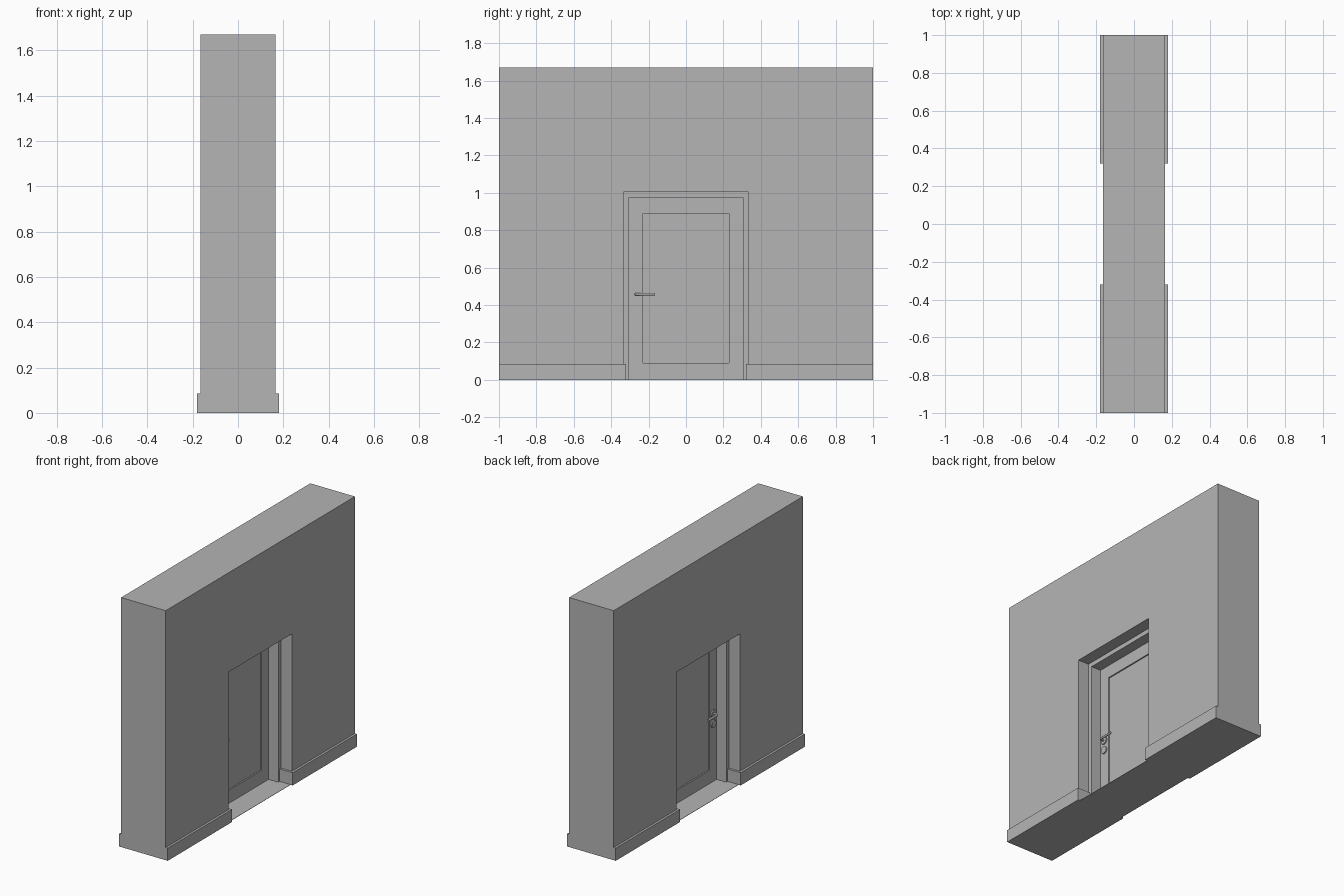
import bpy, bmesh
from math import pi
from mathutils import Matrix, Vector

cube = bpy.data.objects.get("Cube")
if cube:
    bpy.data.objects.remove(cube, do_unlink=True)

grey = bpy.data.materials.new("plain_grey")
grey.use_nodes = True
GREY = (0.46, 0.46, 0.46, 1)
grey.diffuse_color = GREY
grey.node_tree.nodes["Principled BSDF"].inputs["Base Color"].default_value = GREY

# Main dimensions
WALL_X, WALL_Y, WALL_Z = 0.165, 1.0, 1.67
OPEN_Y, OPEN_Z = 0.335, 1.005
FRAME_X, FRAME_W = 0.085, 0.03
DOOR_X, PANEL_DEPTH = 0.013, 0.009
HANDLE_Y = -0.268


def finish(bm, name):
    bmesh.ops.recalc_face_normals(bm, faces=bm.faces)
    mesh = bpy.data.meshes.new(name)
    bm.to_mesh(mesh)
    bm.free()
    obj = bpy.data.objects.new(name, mesh)
    bpy.context.collection.objects.link(obj)
    mesh.materials.append(grey)
    return obj


def prism(name, points, offset):
    """Extrude a closed outline along an offset."""
    bm = bmesh.new()
    face = bm.faces.new([bm.verts.new(p) for p in points])
    new = bmesh.ops.extrude_face_region(bm, geom=[face])["geom"]
    verts = [g for g in new if isinstance(g, bmesh.types.BMVert)]
    bmesh.ops.translate(bm, verts=verts, vec=Vector(offset))
    return finish(bm, name)


def arch(name, outer_y, outer_z, inner_y, inner_z, half_x):
    """Slab with a doorway cut up from the floor."""
    outline = [(-outer_y, 0), (-outer_y, outer_z), (outer_y, outer_z), (outer_y, 0),
               (inner_y, 0), (inner_y, inner_z), (-inner_y, inner_z), (-inner_y, 0)]
    return prism(name, [(-half_x, y, z) for y, z in outline], (2 * half_x, 0, 0))


def disc(name, side, z, radius, thickness):
    bm = bmesh.new()
    place = (Matrix.Translation((side * (DOOR_X + thickness / 2), HANDLE_Y, z))
             @ Matrix.Rotation(pi / 2, 4, 'Y'))
    bmesh.ops.create_cone(bm, cap_ends=True, segments=32, radius1=radius,
                          radius2=radius, depth=thickness, matrix=place)
    obj = finish(bm, name)
    bpy.ops.object.select_all(action='DESELECT')
    bpy.context.view_layer.objects.active = obj
    obj.select_set(True)
    bpy.ops.object.shade_smooth_by_angle()


# Wall, frame and floor of the opening
arch("wall", WALL_Y, WALL_Z, OPEN_Y, OPEN_Z, WALL_X)
inner_y, inner_z = OPEN_Y - FRAME_W, OPEN_Z - FRAME_W
arch("door_frame", OPEN_Y, OPEN_Z, inner_y, inner_z, FRAME_X)
prism("threshold", [(-WALL_X, -OPEN_Y, 0), (WALL_X, -OPEN_Y, 0),
                    (WALL_X, OPEN_Y, 0), (-WALL_X, OPEN_Y, 0)], (0, 0, 0.002))

# Door leaf with a recessed panel on both sides
rect = [(-inner_y, 0), (inner_y, 0), (inner_y, inner_z), (-inner_y, inner_z)]
panel = [(-0.23, 0.09), (0.23, 0.09), (0.23, 0.89), (-0.23, 0.89)]
bm = bmesh.new()
rims = []
for side in (-1, 1):
    rings = [[bm.verts.new((side * x, y, z)) for y, z in outline]
             for outline, x in ((rect, DOOR_X), (panel, DOOR_X),
                                (panel, DOOR_X - PANEL_DEPTH))]
    for a, b in zip(rings, rings[1:]):
        for i in range(4):
            j = (i + 1) % 4
            bm.faces.new((a[i], a[j], b[j], b[i]))
    bm.faces.new(rings[-1])
    rims.append(rings[0])
for i in range(4):
    j = (i + 1) % 4
    bm.faces.new((rims[0][i], rims[0][j], rims[1][j], rims[1][i]))
finish(bm, "door_leaf")

for side, side_name in ((1, "left"), (-1, "right")):
    # Skirting boards that turn into the opening
    for end, end_name in ((-1, "front"), (1, "back")):
        plan = [(WALL_X, WALL_Y), (0.18, WALL_Y), (0.18, 0.32),
                (FRAME_X, 0.32), (FRAME_X, OPEN_Y), (WALL_X, OPEN_Y)]
        prism(f"skirting_{side_name}_{end_name}",
              [(side * x, end * y, 0) for x, y in plan], (0, 0, 0.085))

    # Handle rose, lock plate and lever
    disc(f"handle_rose_{side_name}", side, 0.458, 0.025, 0.008)
    disc(f"lock_plate_{side_name}", side, 0.39, 0.025, 0.008)
    curve = bpy.data.curves.new(f"lever_{side_name}", 'CURVE')
    curve.dimensions = '3D'
    curve.bevel_depth = 0.007
    curve.bevel_resolution = 3
    curve.use_fill_caps = True
    path = [(DOOR_X, 0), (0.038, 0), (0.044, 0.003), (0.047, 0.01), (0.047, 0.103)]
    spline = curve.splines.new('POLY')
    spline.points.add(len(path) - 1)
    for point, (x, y) in zip(spline.points, path):
        point.co = (side * x, HANDLE_Y + y, 0.458, 1)
    curve.materials.append(grey)
    bpy.context.collection.objects.link(bpy.data.objects.new(f"lever_{side_name}", curve))
